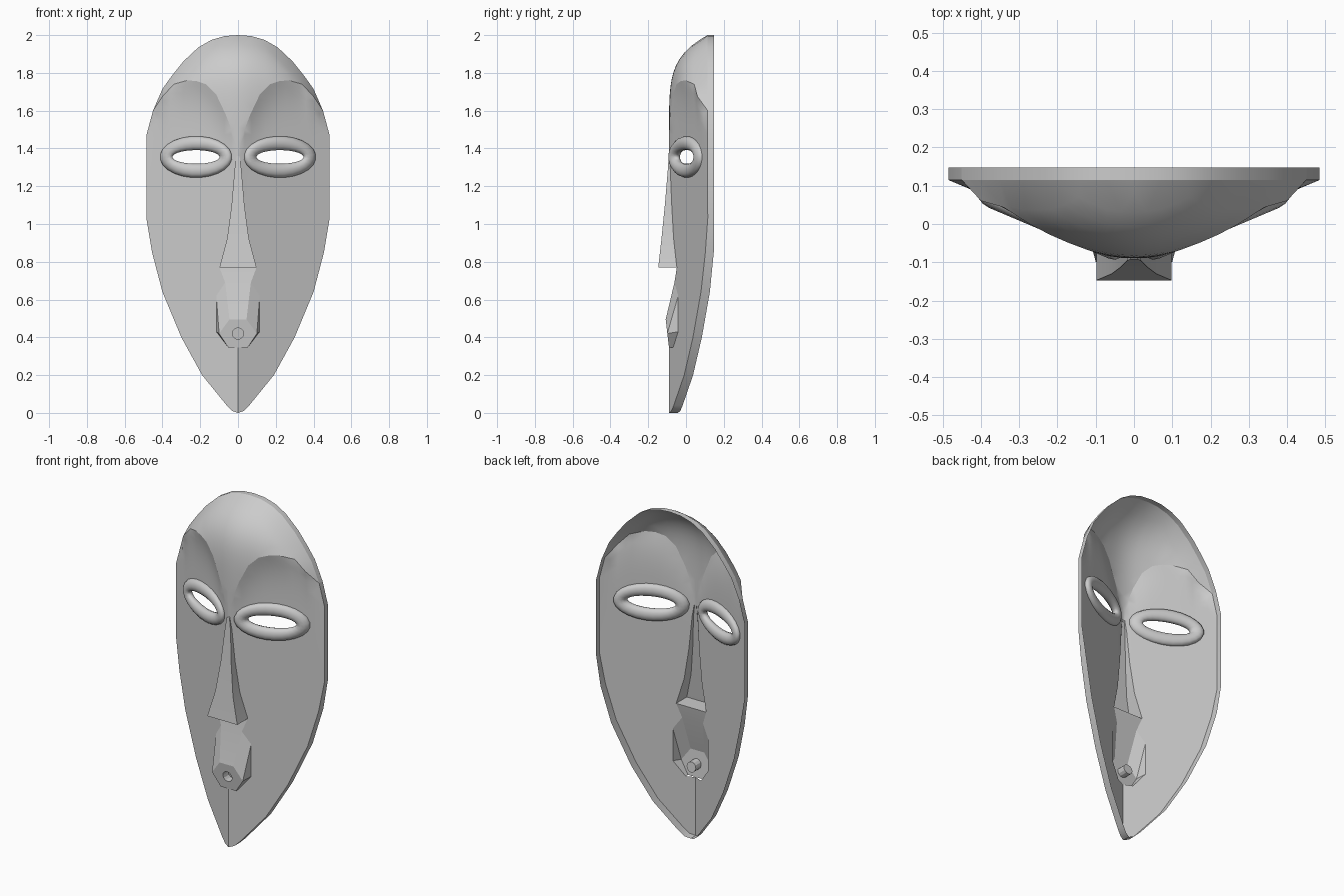
import bpy, bmesh, math
from mathutils import Vector
from mathutils.geometry import delaunay_2d_cdt

if "Cube" in bpy.data.objects:
    bpy.data.objects.remove(bpy.data.objects["Cube"])


def interp(t, pts):
    if t <= pts[0][0]:
        return pts[0][1]
    for (a, fa), (b, fb) in zip(pts, pts[1:]):
        if t <= b:
            return fa + (fb - fa) * (t - a) / (b - a)
    return pts[-1][1]


def inside(p, poly):
    hit = False
    for a, b in zip(poly, poly[1:] + poly[:1]):
        if (a[1] > p[1]) != (b[1] > p[1]):
            if p[0] < a[0] + (p[1] - a[1]) * (b[0] - a[0]) / (b[1] - a[1]):
                hit = not hit
    return hit


def mirrored(half):
    """Close a right-hand profile with its mirror image."""
    return half + [(-x, z) for x, z in reversed(half) if x > 1e-6]


def finish(name, bm, angle=30, orient=True):
    if orient:
        bmesh.ops.recalc_face_normals(bm, faces=bm.faces)
        if sum(f.normal.y * f.calc_area() for f in bm.faces) > 0:
            bmesh.ops.reverse_faces(bm, faces=bm.faces)
    me = bpy.data.meshes.new(name)
    bm.to_mesh(me)
    bm.free()
    ob = bpy.data.objects.new(name, me)
    bpy.context.collection.objects.link(ob)
    bpy.ops.object.select_all(action='DESELECT')
    bpy.context.view_layer.objects.active = ob
    ob.select_set(True)
    bpy.ops.object.shade_smooth_by_angle(angle=math.radians(angle))
    return ob


# Profiles in the front view (x, z)
lower = [(0, 0), (.03, .01), (.06, .04), (.19, .2), (.3, .4), (.4, .64), (.455, .85), (.485, 1.03)]
upper = [(0, 2), (.07, 1.995), (.14, 1.975), (.21, 1.935), (.29, 1.86), (.35, 1.785),
         (.4, 1.715), (.45, 1.6), (.485, 1.47)]
outline = mirrored(lower + upper[::-1])
brow = [(0, 1.36), (.012, 1.42), (.035, 1.5), (.065, 1.58), (.115, 1.685), (.17, 1.74),
        (.22, 1.757), (.27, 1.76), (.34, 1.74), (.4, 1.675), (.45, 1.6)]
brow_ext = brow + [(.485, 1.47)]
dome = [(0, -.09), (.04, -.088), (.08, -.082), (.17, -.062), (.25, -.04), (.33, -.016),
        (.4, .007), (.45, .06), (.485, .1)]


def cheek(x):
    return -.09 + .423 * abs(x)


def forehead(x, z):
    base = interp(abs(x), dome)
    s = max(0, (z - 1.35) / (interp(abs(x), upper) - 1.35))
    return base + (.115 - base) * min(1, s) ** 6


def face_y(x, z):
    zb = interp(abs(x), brow_ext)
    if z >= zb:
        return forehead(x, z)
    fall = max(0, 1 - (zb - z) / .3) ** 3
    return cheek(x) + (forehead(x, zb) - cheek(x)) * fall


# Openings: eyes, and the combined nose and mouth footprint
EX, EZ, EA, EB = .222, 1.355, .158, .073
eyes = [[(s * EX + EA * math.cos(i * math.tau / 24), EZ + EB * math.sin(i * math.tau / 24))
         for i in range(24)] for s in (1, -1)]
nose_rows = [(1.36, .008, -.092), (1.29, .018, -.096), (1.1, .034, -.112),
             (.92, .058, -.13), (.77, .098, -.147)]
mouth_side = [(.068, .69), (.115, .62), (.115, .43), (.05, .345)]
footprint = mirrored([(w, z) for z, w, y in nose_rows] + mouth_side)
holes = eyes + [footprint]

# Mask face: constrained triangulation of the outline, lifted to the relief
pts, edges = [], []


def add_path(path, closed):
    n = len(pts)
    pts.extend(Vector(p) for p in path)
    edges.extend((n + i, n + i + 1) for i in range(len(path) - 1))
    if closed:
        edges.append((n + len(path) - 1, n))


for loop in [outline] + holes:
    add_path(loop, True)
add_path([(-x, z) for x, z in reversed(brow)] + brow[1:], False)
add_path([(0, 0), (0, 2)], False)
shrunk = [(x * .96, 1 + (z - 1) * .98) for x, z in outline]
for i in range(-13, 14):
    for j in range(1, 57):
        p = (i * .036, j * .036)
        if inside(p, shrunk) and abs(p[1] - interp(abs(p[0]), brow_ext)) > .014:
            pts.append(Vector(p))
cv, ce, cf, *_ = delaunay_2d_cdt(pts, edges, [], 0, 1e-5)

bm = bmesh.new()
vs = [bm.verts.new((p.x, face_y(p.x, p.y), p.y)) for p in cv]


def centre(ids):
    return [sum(cv[i][k] for i in ids) / len(ids) for k in (0, 1)]


sheet = []
for ids in cf:
    c = centre(ids)
    if inside(c, outline):
        sheet.append((bm.faces.new([vs[i] for i in ids]), c))
bmesh.ops.delete(bm, geom=[v for v in bm.verts if not v.link_faces], context='VERTS')

# Rim turned back from the outer edge
rim = [e for e in bm.edges if e.is_boundary]
ext = bmesh.ops.extrude_edge_only(bm, edges=rim)
for v in ext['geom']:
    if isinstance(v, bmesh.types.BMVert):
        v.co.y = min(v.co.y + .047, .147)
for e in rim:
    e.smooth = False
bmesh.ops.delete(bm, geom=[f for f, c in sheet if any(inside(c, h) for h in holes)], context='FACES')
for e in bm.edges:
    if all(.02 < abs(v.co.x) < .451 and abs(v.co.z - interp(abs(v.co.x), brow)) < 1e-4 for v in e.verts):
        e.smooth = False
finish("mask_face", bm)

# Eye rings: flattened tubes leaning with the cheeks
for s, name in ((1, "eye_ring_right"), (-1, "eye_ring_left")):
    bm = bmesh.new()
    N, M = 24, 12
    ring = []
    for i in range(N):
        a = (i + .5) * math.tau / N
        row = []
        for j in range(M):
            b = j * math.tau / M
            x = EX + (EA + .033 * math.cos(b)) * math.cos(a)
            z = EZ + (EB + .037 * math.cos(b)) * math.sin(a)
            row.append(bm.verts.new((s * x, cheek(x) - .028 * math.sin(b), z)))
        ring.append(row)
    for i in range(N):
        for j in range(M):
            k, l = (i + 1) % N, (j + 1) % M
            bm.faces.new((ring[i][j], ring[k][j], ring[k][l], ring[i][l]))
    bmesh.ops.recalc_face_normals(bm, faces=bm.faces)
    finish(name, bm, 50, False)

# Nose: hollow flaring wedge with a flat underside
bm = bmesh.new()
rows = [[bm.verts.new(c) for c in ((-w, cheek(w), z), (-w, y, z), (w, y, z), (w, cheek(w), z))]
        for z, w, y in nose_rows]
for a, b in zip(rows, rows[1:]):
    for k in range(3):
        bm.faces.new((a[k], b[k], b[k + 1], a[k + 1]))
bm.faces.new(rows[-1])
finish("nose", bm, 20)

# Mouth: grooved upper lip, angled sides and a faceted plate with a round pit


def plate_y(z):
    return -.09 - .117 * (z - .345)


bm = bmesh.new()
side = {}
for s in (1, -1):
    co = [(.098, cheek(.098), .77)] + [(x, cheek(x), z) for x, z in mouth_side]
    co += [(x, plate_y(z), z) for x, z in ((.045, .495), (.1, .42), (.05, .345))]
    side[s] = [bm.verts.new((s * x, y, z)) for x, y, z in co]
    A, B, D, F, G, C, E, H = side[s]
    for f in ((B, D, E, C), (D, F, E), (F, G, H, E)):
        bm.faces.new(f)
R, L = side[1], side[-1]
bm.faces.new((R[0], R[1], L[1], L[0]))
bm.faces.new((R[1], R[5], L[5], L[1]))
pit = [[bm.verts.new((.03 * math.cos(t), plate_y(.42 + .03 * math.sin(t)) + d, .42 + .03 * math.sin(t)))
        for t in (i * math.tau / 12 for i in range(12))] for d in (0, .05)]
loop = [R[5], R[6], R[7], L[7], L[6], L[5]]
fill = []
for ring in (loop, pit[0]):
    for a, b in zip(ring, ring[1:] + ring[:1]):
        fill.append(bm.edges.get((a, b)) or bm.edges.new((a, b)))
bmesh.ops.triangle_fill(bm, use_beauty=True, edges=fill)
for i in range(12):
    k = (i + 1) % 12
    bm.faces.new((pit[0][i], pit[0][k], pit[1][k], pit[1][i]))
bm.faces.new(pit[1])
finish("mouth", bm, 15)
